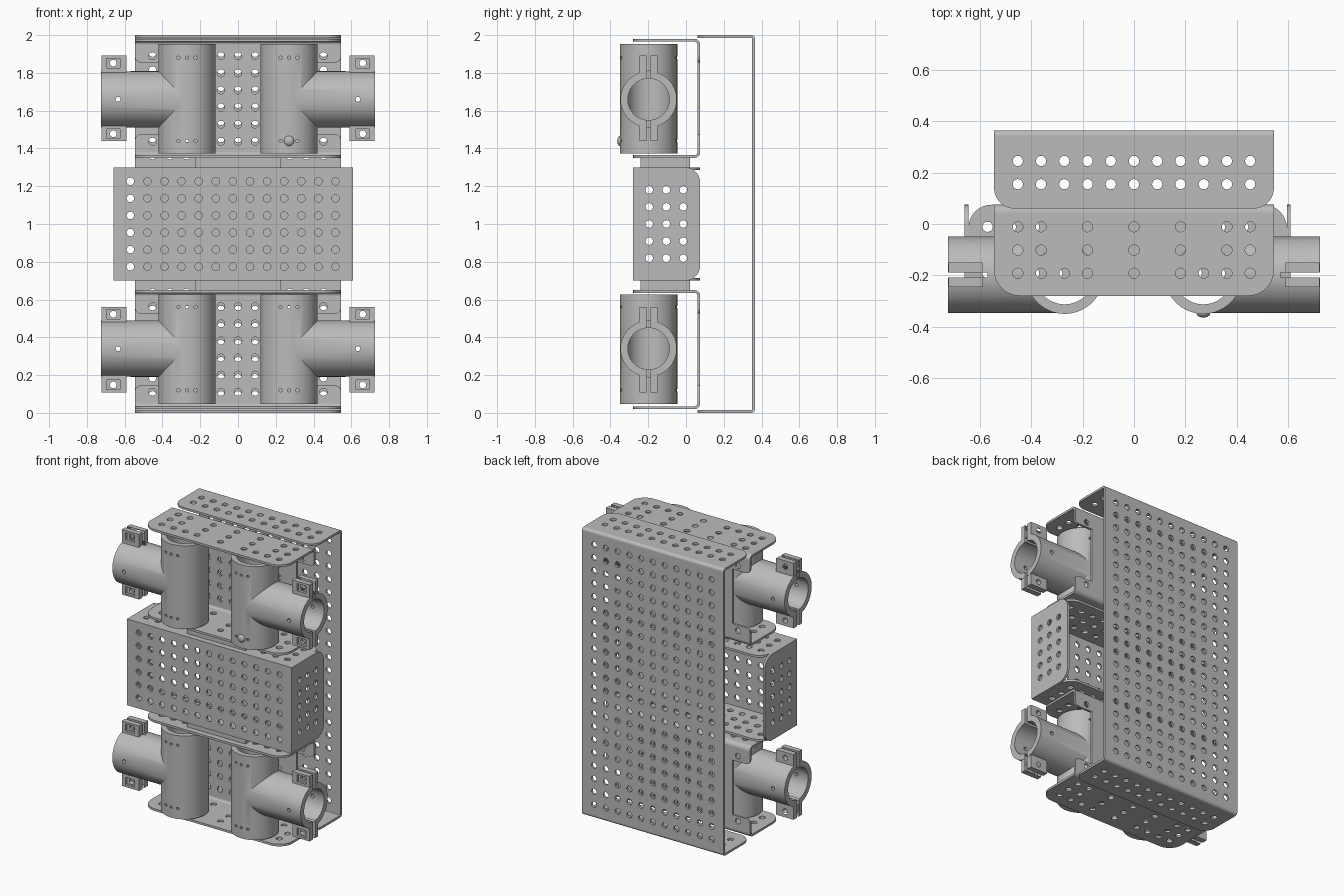
import bpy, bmesh, math
from mathutils import Vector, Matrix

if "Cube" in bpy.data.objects:
    bpy.data.objects.remove(bpy.data.objects["Cube"])

metal = bpy.data.materials.new("plain_grey")
metal.use_nodes = True
GREY = (0.5, 0.5, 0.5, 1)
metal.diffuse_color = GREY
metal.node_tree.nodes["Principled BSDF"].inputs["Base Color"].default_value = GREY

PITCH = 0.0905   # hole spacing
HOLE = 0.02      # hole radius
T = 0.015        # sheet thickness
AXES = {"XY": (0, 1, 2), "XZ": (0, 2, 1), "YZ": (1, 2, 0)}


def arc(cx, cy, r, a0, a1, n=8):
    steps = [math.radians(a0 + (a1 - a0) * i / n) for i in range(n + 1)]
    return [(cx + r * math.cos(a), cy + r * math.sin(a)) for a in steps]


def rounded(u0, u1, v0, v1, low=0, high=0, left_only=False):
    """Rectangle with rounded corners on its low-v and / or high-v edge."""
    pts = []
    corners = [(u0, v0, low, 180), (u1, v0, low, 270), (u1, v1, high, 0), (u0, v1, high, 90)]
    for u, v, r, a in corners:
        if r:
            cu = u + r if u == u0 else u - r
            cv = v + r if v == v0 else v - r
            pts += arc(cu, cv, r, a, a + 90)
        else:
            pts.append((u, v))
    return pts


def row(start, count):
    return [start + PITCH * i for i in range(count)]


def grid(us, vs):
    return [(u, v) for u in us for v in vs]


def plate(bm, outline, holes, plane, low, thick=T):
    """Add a perforated flat plate to bm, starting at 'low' along its normal."""
    curve = bpy.data.curves.new("plate_outline", "CURVE")
    curve.dimensions, curve.fill_mode, curve.extrude = "2D", "BOTH", thick / 2
    for loop in [outline] + [arc(u, v, HOLE, 0, 337.5, 15) for u, v in holes]:
        spline = curve.splines.new("POLY")
        spline.points.add(len(loop) - 1)
        for p, (u, v) in zip(spline.points, loop):
            p.co = (u, v, 0, 1)
        spline.use_cyclic_u = True
    ob = bpy.data.objects.new("plate_outline", curve)
    bpy.context.collection.objects.link(ob)
    dg = bpy.context.evaluated_depsgraph_get()
    mesh = bpy.data.meshes.new_from_object(ob.evaluated_get(dg))
    for v in mesh.vertices:
        src = (v.co.x, v.co.y, v.co.z + low + thick / 2)
        dst = [0, 0, 0]
        for value, axis in zip(src, AXES[plane]):
            dst[axis] = value
        v.co = dst
    bm.from_mesh(mesh)
    bpy.data.objects.remove(ob)
    bpy.data.curves.remove(curve)
    bpy.data.meshes.remove(mesh)


def smooth(ob):
    bpy.ops.object.select_all(action="DESELECT")
    ob.select_set(True)
    bpy.context.view_layer.objects.active = ob
    bpy.ops.object.shade_smooth_by_angle(angle=math.radians(30))


def finish(name, bm):
    bmesh.ops.remove_doubles(bm, verts=bm.verts, dist=0.00005)
    bmesh.ops.recalc_face_normals(bm, faces=bm.faces)
    mesh = bpy.data.meshes.new(name)
    bm.to_mesh(mesh)
    bm.free()
    mesh.materials.append(metal)
    ob = bpy.data.objects.new(name, mesh)
    bpy.context.collection.objects.link(ob)
    smooth(ob)
    return ob


def mirrored(ob, name, axis):
    """Copy reflected across x = 0 or across the middle height z = 1."""
    new = ob.copy()
    new.data = ob.data.copy()
    new.name = name
    if axis == "X":
        m = Matrix.Scale(-1, 4, Vector((1, 0, 0)))
    else:
        m = Matrix.Translation((0, 0, 2)) @ Matrix.Scale(-1, 4, Vector((0, 0, 1)))
    new.data.transform(m)
    new.data.flip_normals()
    bpy.context.collection.objects.link(new)
    return new


def bend(bm, cy, cz, r, a0, half):
    """Quarter-round fold running along x."""
    plate(bm, arc(cy, cz, r, a0, a0 + 90) + arc(cy, cz, r - T, a0 + 90, a0), [], "YZ", -half, 2 * half)


W = 0.545
cols = row(-5 * PITCH, 11)

# Tall back channel
bm = bmesh.new()
R = 0.02
plate(bm, rounded(-W, W, R, 2 - R), grid(cols, row(1 - 10 * PITCH, 21)), "XZ", 0.365 - T)
for z in (0, 2 - T):
    plate(bm, rounded(-W, W, 0.06, 0.365 - R, low=0.08), grid(cols, row(0.155, 2)), "XY", z)
bend(bm, 0.365 - R, 2 - R, R, 0, W)
bend(bm, 0.365 - R, R, R, 270, W)
finish("back_channel", bm)

# Pipe brackets: notched web with two folded flanges
bm = bmesh.new()
R, z0, z1, notch = 0.03, 1.35, 1.98, 0.41
half = [(W, z0 + R)] + arc(W - R, 1.475 - R, R, 0, 90, 4) + [(notch, 1.475), (notch, 1.855)]
half += arc(W - R, 1.855 + R, R, 270, 360, 4) + [(W, z1 - R)]
web = half + [(-x, z) for x, z in reversed(half)]
rows = row(1.437, 6)
holes = grid(cols[2:-2], rows) + grid((cols[0], cols[-1]), (rows[0], rows[-1]))
plate(bm, web, holes, "XZ", 0.075 - T)
flange_cols = [cols[i] for i in (0, 1, 3, 5, 7, 9, 10)]
flange_holes = grid(flange_cols, row(-0.192, 3)) + [(cols[2], -0.192), (cols[8], -0.192)]
for z in (z0, z1 - T):
    plate(bm, rounded(-W, W, -0.28, 0.075 - R, low=0.1), flange_holes, "XY", z)
bend(bm, 0.075 - R, z1 - R, R, 0, W)
bend(bm, 0.075 - R, z0 + R, R, 270, W)
upper = finish("upper_bracket", bm)
mirrored(upper, "lower_bracket", "Z")

# Middle box, open at the back
bm = bmesh.new()
x0, x1, z0, z1 = -0.66, 0.61, 0.70, 1.30
box_cols = row(-0.57, 13)
plate(bm, rounded(x0, x1, z0, z1), grid(box_cols, row(1 - 2.5 * PITCH, 6)), "XZ", -0.28)
for z in (z0, z1 - T):
    plate(bm, rounded(x0 + T, x1 - T, -0.265, 0.075, high=0.09),
          grid(box_cols, row(-0.192, 3)), "XY", z)
for x in (x0, x1 - T):
    outline = [(-0.265, z0), (-0.265, z1)] + arc(-0.005, z1 - 0.08, 0.08, 90, 0)
    outline += arc(-0.005, z0 + 0.08, 0.08, 0, -90)
    plate(bm, outline, grid(row(-0.195, 3), row(1 - 2 * PITCH, 5)), "YZ", x)
finish("middle_box", bm)

# Spacer blocks between the box and the brackets
bm = bmesh.new()
plate(bm, rounded(-0.225, 0.225, -0.24, 0.02), [], "XY", 1.30, 0.05)
spacer = finish("upper_spacer", bm)
mirrored(spacer, "lower_spacer", "Z")

# Pipe tees with split clamp ends
PX, PY, PZ = 0.27, -0.198, 1.66
END = 0.725


def solid(bm):
    mesh = bpy.data.meshes.new("helper")
    bm.to_mesh(mesh)
    bm.free()
    mesh.materials.append(metal)
    ob = bpy.data.objects.new("helper", mesh)
    bpy.context.collection.objects.link(ob)
    ob.hide_render = True
    return ob


def rod(r, a, b, seg=48):
    a, b = Vector(a), Vector(b)
    bm = bmesh.new()
    turn = (b - a).to_track_quat("Z", "Y").to_matrix().to_4x4()
    bmesh.ops.create_cone(bm, cap_ends=True, segments=seg, radius1=r, radius2=r, depth=(b - a).length,
                          matrix=Matrix.Translation((a + b) / 2) @ turn)
    return solid(bm)


def block(lo, hi):
    bm = bmesh.new()
    lo, hi = Vector(lo), Vector(hi)
    bmesh.ops.create_cube(bm, size=1, matrix=Matrix.Translation((lo + hi) / 2) @ Matrix.Diagonal((*(hi - lo), 1)))
    return solid(bm)


tee = rod(0.152, (PX, PY, 1.372), (PX, PY, 1.952), 64)
tee.name, tee.hide_render = "upper_left_tee", False
steps = [("UNION", rod(0.149, (PX, PY, PZ), (END, PY, PZ), 64)),
         ("UNION", block((0.59, -0.245, 1.44), (END - 0.002, -0.15, 1.893))),
         ("DIFFERENCE", rod(0.115, (PX, PY, 1.3), (PX, PY, 2.1))),
         ("DIFFERENCE", rod(0.110, (PX, PY, PZ), (0.8, PY, PZ))),
         ("DIFFERENCE", block((0.57, -0.208, 1.4), (0.8, -0.188, 1.95))),
         ("DIFFERENCE", rod(0.013, (0.635, -0.5, PZ), (0.635, 0.03, PZ), 12))]
for z in (1.478, 1.852):
    steps.append(("DIFFERENCE", block((0.625, -0.3, z - 0.025), (0.697, -0.228, z + 0.025))))
    steps.append(("DIFFERENCE", rod(0.018, (0.66, -0.4, z), (0.66, 0, z), 16)))
for z in (1.44, 1.88):
    for dx in (-0.045, 0, 0.045):
        steps.append(("DIFFERENCE", rod(0.009, (PX + dx, -0.4, z), (PX + dx, 0, z), 8)))
for operation, tool in steps:
    mod = tee.modifiers.new("shape", "BOOLEAN")
    mod.operation, mod.object, mod.solver = operation, tool, "EXACT"
dg = bpy.context.evaluated_depsgraph_get()
tee.data = bpy.data.meshes.new_from_object(tee.evaluated_get(dg))
tee.modifiers.clear()
for _, tool in steps:
    bpy.data.objects.remove(tool)
smooth(tee)
right = mirrored(tee, "upper_right_tee", "X")
mirrored(tee, "lower_left_tee", "Z")
mirrored(right, "lower_right_tee", "Z")

# Single round-headed screw on one tee
bm = bmesh.new()
bmesh.ops.create_uvsphere(bm, u_segments=20, v_segments=10, radius=0.027,
                          matrix=Matrix.Translation((PX, -0.348, 1.44)) @ Matrix.Diagonal((1, 0.6, 1, 1)))
finish("screw_head", bm)
